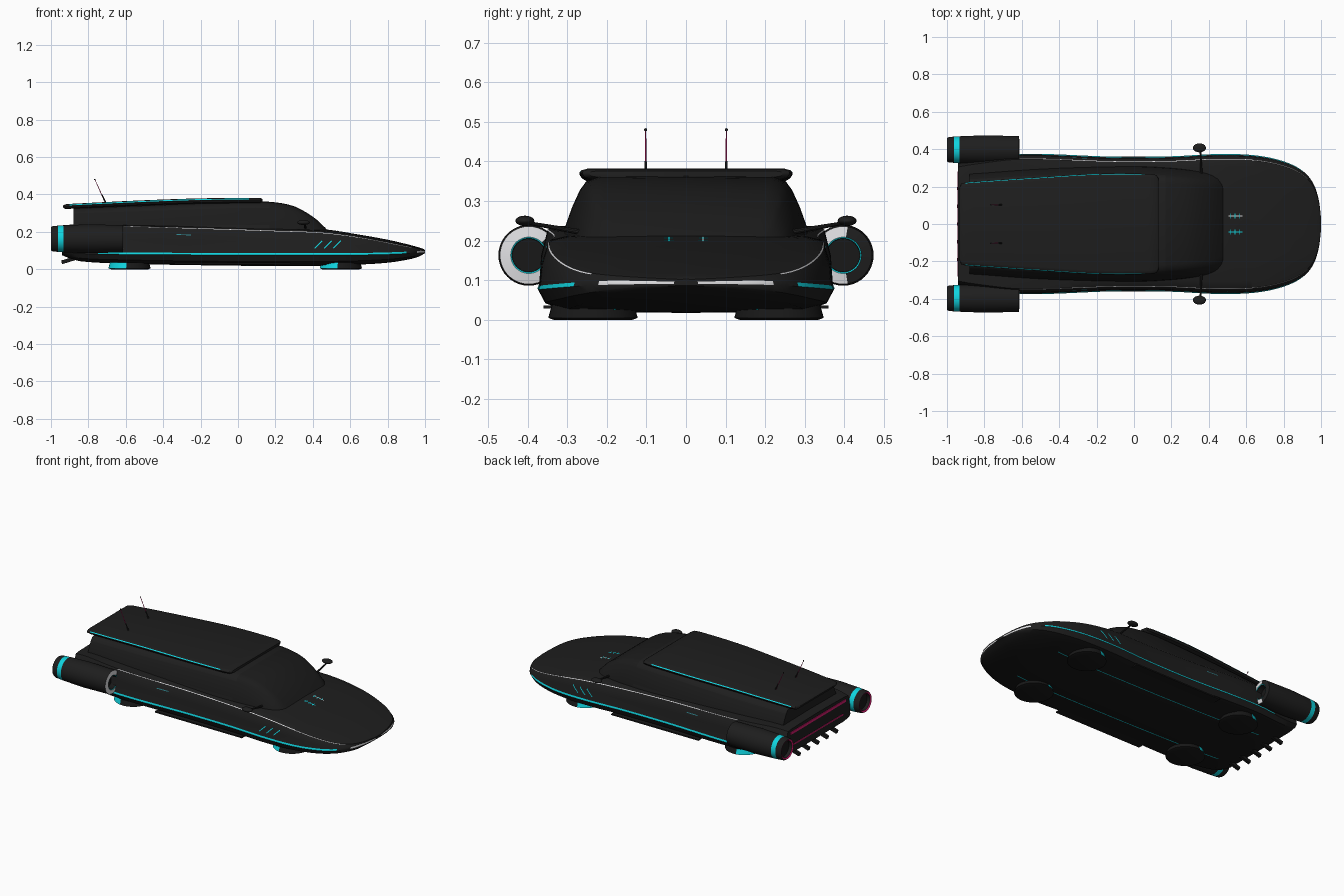
import bpy, bmesh, math
from mathutils import Vector
from mathutils.bvhtree import BVHTree

if "Cube" in bpy.data.objects:
    bpy.data.objects.remove(bpy.data.objects["Cube"])


def material(name, *rgb):
    m = bpy.data.materials.new(name)
    m.use_nodes = True
    m.diffuse_color = (*rgb, 1)
    m.node_tree.nodes["Principled BSDF"].inputs["Base Color"].default_value = (*rgb, 1)
    return m


black = material("body black", .013, .013, .013)
glass = material("dark glass", .011, .011, .011)
under = material("underside black", .009, .009, .009)
cyan = material("glowing cyan", .005, .66, .74)
teal = material("dim teal", .03, .24, .28)
white = material("lamp white", .75, .75, .77)
pink = material("tail pink", .68, .012, .16)
PALETTE = [black, glass, under, cyan, teal, white, pink]


def finish(name, bm, rule):
    """Turn a bmesh into an object; rule maps a face to its material."""
    bmesh.ops.recalc_face_normals(bm, faces=bm.faces)
    for f in bm.faces:
        f.material_index = PALETTE.index(rule(f))
    me = bpy.data.meshes.new(name)
    bm.to_mesh(me)
    bm.free()
    for m in PALETTE:
        me.materials.append(m)
    ob = bpy.data.objects.new(name, me)
    bpy.context.collection.objects.link(ob)
    bpy.ops.object.select_all(action='DESELECT')
    ob.select_set(True)
    bpy.context.view_layer.objects.active = ob
    bpy.ops.object.shade_smooth_by_angle(angle=math.radians(35))
    return ob


def loft(name, rings, rule):
    """Skin closed rings; rule(ring, band, centre) gives each face's material."""
    bm = bmesh.new()
    tag = {}
    vs = [[bm.verts.new(p) for p in r] for r in rings]
    n = len(rings[0])
    for i in range(len(vs) - 1):
        for j in range(n):
            k = (j + 1) % n
            f = bm.faces.new((vs[i][j], vs[i][k], vs[i + 1][k], vs[i + 1][j]))
            tag[f] = (i, min(j, n - 1 - j))
    for end, i in ((vs[0], -1), (vs[-1], len(vs))):
        tag[bm.faces.new(end)] = (i, -1)
    return finish(name, bm, lambda f: rule(*tag[f], f.calc_center_median()))


def smooth_row(table, x):
    """Interpolate a station table smoothly at x."""
    i = max(k for k in range(len(table) - 1) if table[k][0] <= x or k == 0)
    a, b = table[i], table[i + 1]
    p, q = table[max(i - 1, 0)], table[min(i + 2, len(table) - 1)]
    h = b[0] - a[0]
    t = (x - a[0]) / h
    out = []
    for c in range(1, len(a)):
        ma = h * (b[c] - p[c]) / (b[0] - p[0])
        mb = h * (q[c] - a[c]) / (q[0] - a[0])
        d = b[c] - a[c]
        out.append(a[c] + t * ma + t * t * (3 * d - 2 * ma - mb) + t ** 3 * (ma + mb - 2 * d))
    return out


def stations(table, count, power):
    a, b = table[0][0], table[-1][0]
    return [a + (b - a) * (1 - (1 - i / count) ** power) for i in range(count + 1)]


def mirrored(x, half):
    return [(x, y, z) for y, z in half] + [(x, -y, z) for y, z in half[-2:0:-1]]


def box(name, loc, size, mat, tilt=0):
    bm = bmesh.new()
    bmesh.ops.create_cube(bm, size=1)
    ob = finish(name, bm, lambda f: mat)
    ob.location, ob.scale, ob.rotation_euler = loc, size, (0, tilt, 0)


def ball(name, loc, size, mat):
    bm = bmesh.new()
    bmesh.ops.create_uvsphere(bm, u_segments=20, v_segments=12, radius=1)
    ob = finish(name, bm, lambda f: mat)
    ob.location, ob.scale = loc, size


def rod(name, a, b, r, mat):
    a, b = Vector(a), Vector(b)
    bm = bmesh.new()
    bmesh.ops.create_cone(bm, cap_ends=True, segments=10, radius1=r, radius2=r * .6, depth=(b - a).length)
    ob = finish(name, bm, lambda f: mat)
    ob.location, ob.rotation_euler = (a + b) / 2, (b - a).to_track_quat('Z', 'Y').to_euler()


def turned(name, centre, axis, profile, rule, segs=40):
    """Revolve (offset, radius) pairs about the x or z axis."""
    rings = []
    for o, r in profile:
        ring = []
        for k in range(segs):
            c, s = r * math.cos(k * math.tau / segs), r * math.sin(k * math.tau / segs)
            ring.append(Vector(centre) + Vector((o, c, s) if axis == 'x' else (c, s, o)))
        rings.append(ring)
    loft(name, rings, rule)


# Main hull: x, half width, bottom, widest height, shoulder, top
HULL = [(-.94, .33, .075, .1, .225, .235), (-.86, .345, .045, .085, .235, .24),
        (-.6, .375, .03, .08, .23, .24), (-.1, .36, .02, .077, .215, .235),
        (.2, .362, .018, .077, .205, .225), (.45, .374, .018, .077, .195, .215),
        (.65, .367, .025, .077, .17, .185), (.8, .335, .035, .08, .142, .158),
        (.9, .285, .05, .084, .122, .135), (.96, .215, .065, .088, .112, .119),
        (.99, .12, .08, .09, .106, .109), (1, .03, .086, .091, .102, .103)]


def hull_ring(x):
    w, zb, zm, zs, zt = smooth_row(HULL, x)
    k = .006 * min(1, (zs - zm) / .02)
    return mirrored(x, [(0, zb), (.8 * w, zb + .06 * (zm - zb)), (.95 * w, zb + .4 * (zm - zb)), (w, zm),
                        (.988 * w, zm + 1.7 * k), (.975 * w, zm + .55 * (zs - zm)),
                        (.932 * w, zs - k / 3), (.924 * w, zs + k / 6),
                        (.82 * w, zs + .5 * (zt - zs)), (.45 * w, zt - k / 3), (0, zt)])


def hull_colour(i, band, c):
    if band == 3 and -.76 < c.x < .9:
        return cyan
    if band == 3 and c.x > .955 or band == 6 and -.61 < c.x < .935:
        return white
    return under if 0 <= band < 2 else black


hull = loft("hull", [hull_ring(x) for x in stations(HULL, 64, 1.6)], hull_colour)

# Cabin: x, half width, roof height
CABIN = [(-.88, .275, .325), (-.5, .298, .34), (0, .308, .36), (.18, .3, .358), (.3, .288, .335),
         (.4, .27, .28), (.46, .247, .228), (.5, .2, .185)]


def cabin_ring(x):
    w, zt = smooth_row(CABIN, x)
    h = zt - .17
    return mirrored(x, [(y * w, .17 + z * h) for y, z in
                        ((0, 0), (1.02, 0), (.99, .35), (.935, .6), (.87, .83), (.82, .94), (.72, 1), (0, 1.01))])


loft("cabin", [cabin_ring(x) for x in stations(CABIN, 36, 1.3)],
     lambda i, band, c: glass if c.x > .18 or band in (2, 3) else black)

# Roof panel: x, half width, centre height, half thickness
ROOF = [(-.935, .19, .335, .005), (-.925, .215, .335, .012), (-.85, .226, .339, .013), (-.5, .25, .355, .014),
        (-.2, .268, .365, .014), (.08, .268, .368, .014), (.12, .262, .368, .013), (.13, .245, .368, .008)]


def roof_ring(x):
    w, z, t = smooth_row(ROOF, x)
    return mirrored(x, [(0, z - t), (w - .025, z - t), (w - .006, z - t * .6), (w, z + t * .1),
                        (w - .001, z + t * .4), (w - .005, z + t * .72), (w - .02, z + t), (0, z + t)])


loft("roof_panel", [roof_ring(r[0]) for r in ROOF[:2]] + [roof_ring(-.9 + i * .04) for i in range(25)]
     + [roof_ring(r[0]) for r in ROOF[-3:]],
     lambda i, band, c: cyan if band == 4 and -.91 < c.x < .06 else black)

# Ribbons that hug the hull
verts = [v.co for v in hull.data.vertices]
tree = BVHTree.FromPolygons(verts, [p.vertices for p in hull.data.polygons])


def ribbon(name, a, b, width, toward, mat, steps=4):
    a, b, d = Vector(a), Vector(b), Vector(toward)
    side = d.cross(b - a).normalized() * width / 2
    bm = bmesh.new()
    rows = []
    for i in range(steps + 1):
        pair = [a.lerp(b, i / steps) + s for s in (side, -side)]
        rows.append([bm.verts.new(tree.ray_cast(p - d, d)[0] - d * .002) for p in pair])
    for r, s in zip(rows, rows[1:]):
        bm.faces.new((r[0], r[1], s[1], s[0]))
    finish(name, bm, lambda f: mat)


for s, tag in ((-1, "near"), (1, "far")):
    inward = (0, -s, 0)
    for k in range(3):
        x = .41 + .05 * k
        ribbon(f"{tag}_vent_slash_{k}", (x, 0, .112), (x + .04, 0, .152), .0055, inward, cyan)
    ribbon(f"{tag}_door_handle", (-.33, 0, .185), (-.25, 0, .184), .005, inward, teal)
    ribbon(f"{tag}_underside_strip", (-.78, s * .18, 0), (.72, s * .18, 0), .006, (0, 0, 1), cyan, 30)
    mark = white if s > 0 else cyan
    ribbon(f"{tag}_hood_mark", (.505, s * .043, 0), (.58, s * .043, 0), .005, (0, 0, -1), mark)
    for k in range(3):
        x = .515 + .025 * k
        ribbon(f"{tag}_hood_tick_{k}", (x, s * .03, 0), (x, s * .056, 0), .004, (0, 0, -1), cyan)

    # Engine pod with front intake ring and rear lamp
    pod = (0, s * .397, .163)

    def pod_colour(i, band, c, pod=pod, edge=.012 if s > 0 else .045):
        if i in (4, 8):
            return cyan
        if i == 1:
            return pink
        if i == 7:
            return white if c.y - pod[1] < edge else black
        return black if i in (0, 2, 3, 5, 6) else under

    turned(f"{tag}_engine_pod", pod, 'x',
           [(-.975, .05), (-.995, .052), (-1, .062), (-.99, .068), (-.962, .07), (-.932, .072), (-.8, .077),
            (-.616, .073), (-.612, .046), (-.614, .0425), (-.65, .0415)], pod_colour)

    # Hover pads
    for x, end in ((-.58, "rear"), (.55, "nose")):
        turned(f"{tag}_{end}_hover_pad", (x, s * .235, 0), 'z', [(0, .1), (.005, .113), (.037, .104)],
               lambda i, band, c, x=x: cyan if i == 1 and c.x < x - .01 else under)

    # Side skirt, mirror and antenna
    box(f"{tag}_side_skirt", (-.03, s * .325, .032), (.62, .07, .008), under)
    rod(f"{tag}_mirror_stalk", (.36, s * .27, .222), (.355, s * .4, .245), .007, black)
    ball(f"{tag}_mirror", (.35, s * .407, .25), (.035, .024, .013), black)
    tip = (-.765, s * .102, .48)
    rod(f"{tag}_antenna", (-.705, s * .102, .345), tip, .0025, pink)
    rod(f"{tag}_antenna_base", (-.7, s * .102, .34), (-.728, s * .102, .4), .005, black)
    ball(f"{tag}_antenna_tip", tip, (.004, .004, .004), black)

# Tail light bars and diffuser fins
box("tail_light_bar", (-.94, 0, .205), (.008, .56, .016), pink)
box("lower_tail_light_bar", (-.94, 0, .125), (.008, .5, .007), pink)
for k in range(5):
    box(f"diffuser_fin_{k}", (-.9, (k - 2) * .095, .05), (.09, .018, .02), under, -.3)
